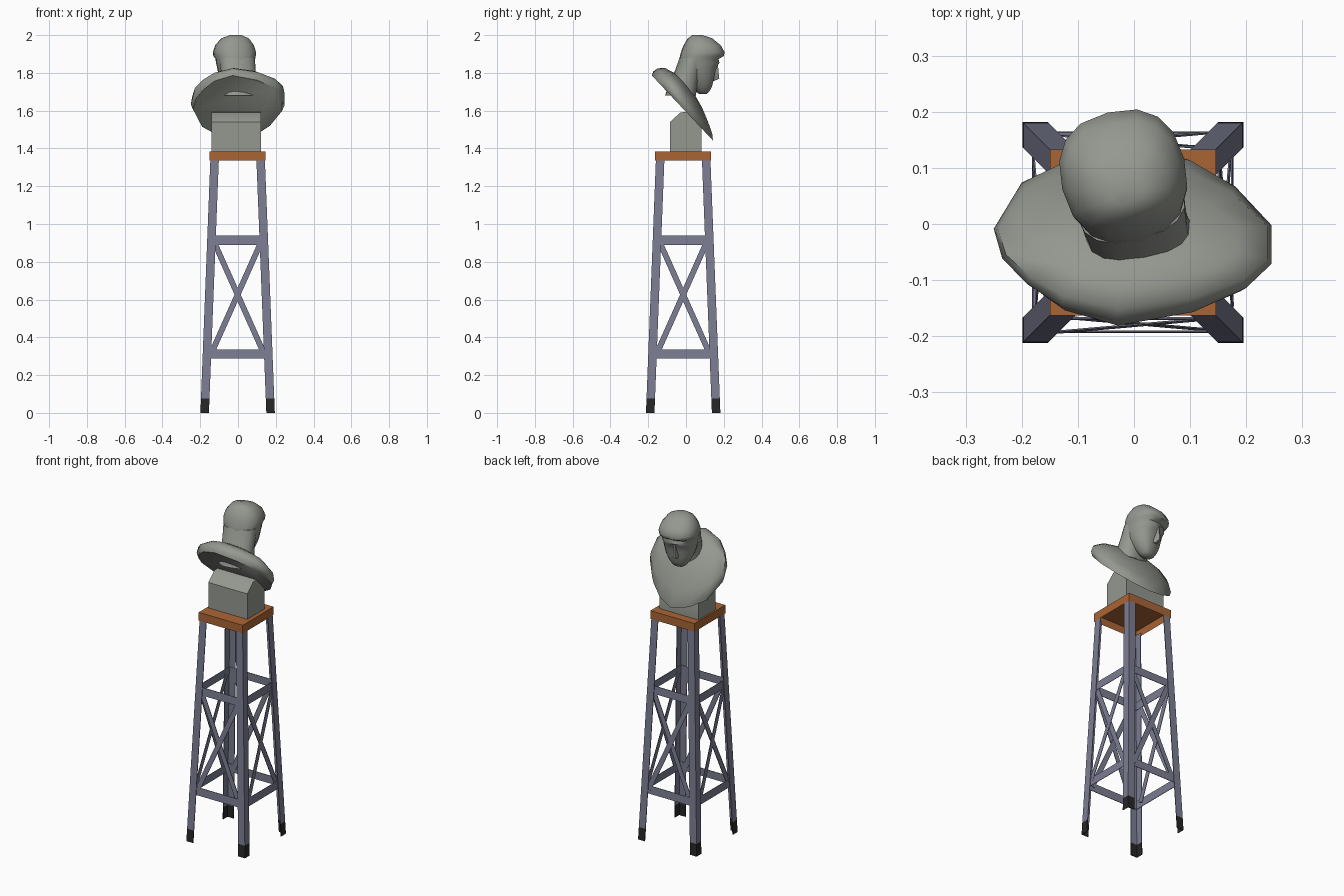
import bpy, bmesh, math
from mathutils import Vector, Matrix

if "Cube" in bpy.data.objects:
    bpy.data.objects.remove(bpy.data.objects["Cube"])

CX, CY = -0.002, -0.015          # axis of the stand


def material(name, rgb):
    m = bpy.data.materials.new(name)
    m.diffuse_color = (*rgb, 1)
    m.use_nodes = True
    m.node_tree.nodes["Principled BSDF"].inputs["Base Color"].default_value = m.diffuse_color
    return m


STONE = material("grey stone", (0.30, 0.315, 0.28))
STEEL = material("blue grey steel", (0.20, 0.21, 0.29))
WOOD = material("orange brown wood", (0.40, 0.13, 0.035))
RUBBER = material("black rubber", (0.02, 0.02, 0.02))


def finish(name, bm, mats, smooth=None):
    bmesh.ops.recalc_face_normals(bm, faces=bm.faces)
    me = bpy.data.meshes.new(name)
    bm.to_mesh(me)
    bm.free()
    for m in mats:
        me.materials.append(m)
    ob = bpy.data.objects.new(name, me)
    bpy.context.collection.objects.link(ob)
    if smooth:
        bpy.ops.object.select_all(action='DESELECT')
        ob.select_set(True)
        bpy.context.view_layer.objects.active = ob
        bpy.ops.object.shade_smooth_by_angle(angle=math.radians(smooth))
    return ob


def loft(rings, bm=None):
    """Skin a stack of equal-length closed rings and cap both ends."""
    bm = bm or bmesh.new()
    vs = [[bm.verts.new(p) for p in r] for r in rings]
    n = len(vs[0])
    for a, b in zip(vs, vs[1:]):
        for i in range(n):
            j = (i + 1) % n
            bm.faces.new((a[i], a[j], b[j], b[i]))
    bm.faces.new(vs[0][::-1])
    bm.faces.new(vs[-1])
    return bm


# ---- stand -------------------------------------------------------------
def half(z):                     # outer half width of the tapering stand
    return 0.197 - 0.053 * z / 1.35


# angle-iron legs with rubber feet
W, T = 0.045, 0.004
ELL = [(0, 0), (W, 0), (W, T), (T, T), (T, W), (0, W)]
for sx, side in ((-1, "left"), (1, "right")):
    for sy, end in ((-1, "front"), (1, "back")):
        rings = [[(CX + sx * (half(z) - a), CY + sy * (half(z) - b), z) for a, b in ELL]
                 for z in (0, 0.075, 1.35)]
        bm = loft(rings)
        for f in bm.faces:
            f.material_index = 1 if f.calc_center_median().z < 0.075 else 0
        finish(f"{end}_{side}_leg", bm, [STEEL, RUBBER])


# braces: flat strips lying behind the leg flanges, one set per side
def strip(bm, a, b, width, depth, turn):
    a, b = Vector(a), Vector(b)
    d = (b - a).normalized()
    p = Vector((-d.y, d.x)) * width / 2
    quad = [a - p, b - p, b + p, a + p]
    rings = [[turn @ Vector((q.x, -half(q.y) + off, q.y)) for q in quad]
             for off in (depth, depth + 0.003)]
    loft([[v + Vector((CX, CY, 0)) for v in r] for r in rings], bm)


for k, side in enumerate(("front", "right", "back", "left")):
    turn = Matrix.Rotation(k * math.pi / 2, 3, 'Z')
    for label, z in (("lower", 0.312), ("upper", 0.914)):
        bm = bmesh.new()
        e = half(z) - 0.009
        strip(bm, (-e, z), (e, z), 0.048, 0.006, turn)
        finish(f"{side}_{label}_rail", bm, [STEEL])
    bm = bmesh.new()
    for s, depth in ((-1, 0.005), (1, 0.009)):
        strip(bm, (s * 0.139, 0.315), (-s * 0.127, 0.91), 0.03, depth, turn)
    finish(f"{side}_cross_brace", bm, [STEEL])

# wooden top, hollow underneath
bm = bmesh.new()
bmesh.ops.create_cube(bm, size=1)
bmesh.ops.scale(bm, vec=(0.296, 0.296, 0.05), verts=bm.verts)
bmesh.ops.translate(bm, vec=(CX, CY, 1.36), verts=bm.verts)
bottom = min(bm.faces, key=lambda f: f.calc_center_median().z)
bmesh.ops.inset_individual(bm, faces=[bottom], thickness=0.006)
bmesh.ops.translate(bm, vec=(0, 0, 0.042), verts=bottom.verts)
finish("stand_top", bm, [WOOD])

# ---- sculpture ---------------------------------------------------------
# plinth block with sloped top
PROFILE = [(-0.085, 1.384), (-0.085, 1.54), (-0.03, 1.59), (0.04, 1.60),
           (0.082, 1.54), (0.082, 1.384)]
finish("plinth", loft([[(x, y, z) for y, z in PROFILE] for x in (-0.14, 0.122)]), [STONE], 35)

# shoulders and chest: a tilted shallow dome; outline is (across, down the slope)
OUTLINE = [(-0.03, -0.24), (0.11, -0.205), (0.2, -0.15), (0.245, -0.085), (0.245, 0.02),
           (0.18, 0.125), (0.1, 0.195), (0, 0.235), (-0.11, 0.2), (-0.2, 0.135),
           (-0.25, 0.01), (-0.235, -0.07), (-0.19, -0.14), (-0.13, -0.2)]
ORIGIN = Vector((0, -0.02, 1.615))
DOWN, OUT = Vector((0, 0.685, -0.728)), Vector((0, 0.728, 0.685))
# height off the cut plane, back end, front end, width factor
DOME = [(0, -0.235, 0.237, 0.95), (0.02, -0.245, 0.212, 1.0), (0.048, -0.242, 0.15, 0.97),
        (0.078, -0.216, 0.07, 0.75), (0.097, -0.16, -0.01, 0.42)]
rings = []
for h, back, front, w in DOME:
    s = (front - back) / 0.475
    c = back + 0.24 * s
    rings.append([ORIGIN + Vector((u * w, 0, 0)) + DOWN * (c + v * s) + OUT * h
                  for u, v in OUTLINE])
finish("shoulders", loft(rings), [STONE], 50)

# head and neck: horizontal slices (z, back y, front y, half width), turned a little
TURN = Matrix.Rotation(math.radians(14), 3, 'Z')
PIVOT = Vector((-0.012, 0.06, 0))


def turned(p):
    q = TURN @ Vector((p[0], p[1] - PIVOT.y, p[2]))
    return q + PIVOT


def slices(table, n=16):
    rings = []
    for z, back, front, hw in table:
        ring = []
        for i in range(n):
            a = 2 * math.pi * i / n
            c, s = math.cos(a), math.sin(a)
            x = hw * math.copysign(abs(c) ** 0.8, c)
            y = (back + front) / 2 + (front - back) / 2 * math.copysign(abs(s) ** 0.85, s)
            ring.append(turned((x, y, z)))
        rings.append(ring)
    return rings


HEAD = [(1.688, 0.072, 0.108, 0.025), (1.70, 0.055, 0.122, 0.042), (1.725, 0.035, 0.135, 0.06),
        (1.76, 0.012, 0.144, 0.078), (1.80, -0.015, 0.152, 0.09), (1.835, -0.03, 0.162, 0.097),
        (1.853, -0.033, 0.176, 0.1), (1.873, -0.033, 0.17, 0.103), (1.89, -0.029, 0.2, 0.11),
        (1.91, -0.024, 0.203, 0.112), (1.945, -0.01, 0.183, 0.102), (1.983, 0.012, 0.137, 0.073),
        (2.0, 0.035, 0.085, 0.03)]
finish("head", loft(slices(HEAD)), [STONE], 50)
NECK = [(1.68, -0.11, 0.045, 0.098), (1.76, -0.08, 0.06, 0.092), (1.82, -0.052, 0.075, 0.094),
        (1.88, -0.03, 0.1, 0.098)]
finish("neck", loft(slices(NECK)), [STONE], 50)

# nose wedge: (z, tip y, half width)
NOSE = [(1.757, 0.15, 0.018), (1.77, 0.178, 0.018), (1.81, 0.174, 0.011), (1.85, 0.172, 0.008)]
finish("nose", loft([[turned(p) for p in ((-w, 0.135, z), (w, 0.135, z), (w * 0.4, y, z),
                                          (-w * 0.4, y, z))] for z, y, w in NOSE]), [STONE], 40)
